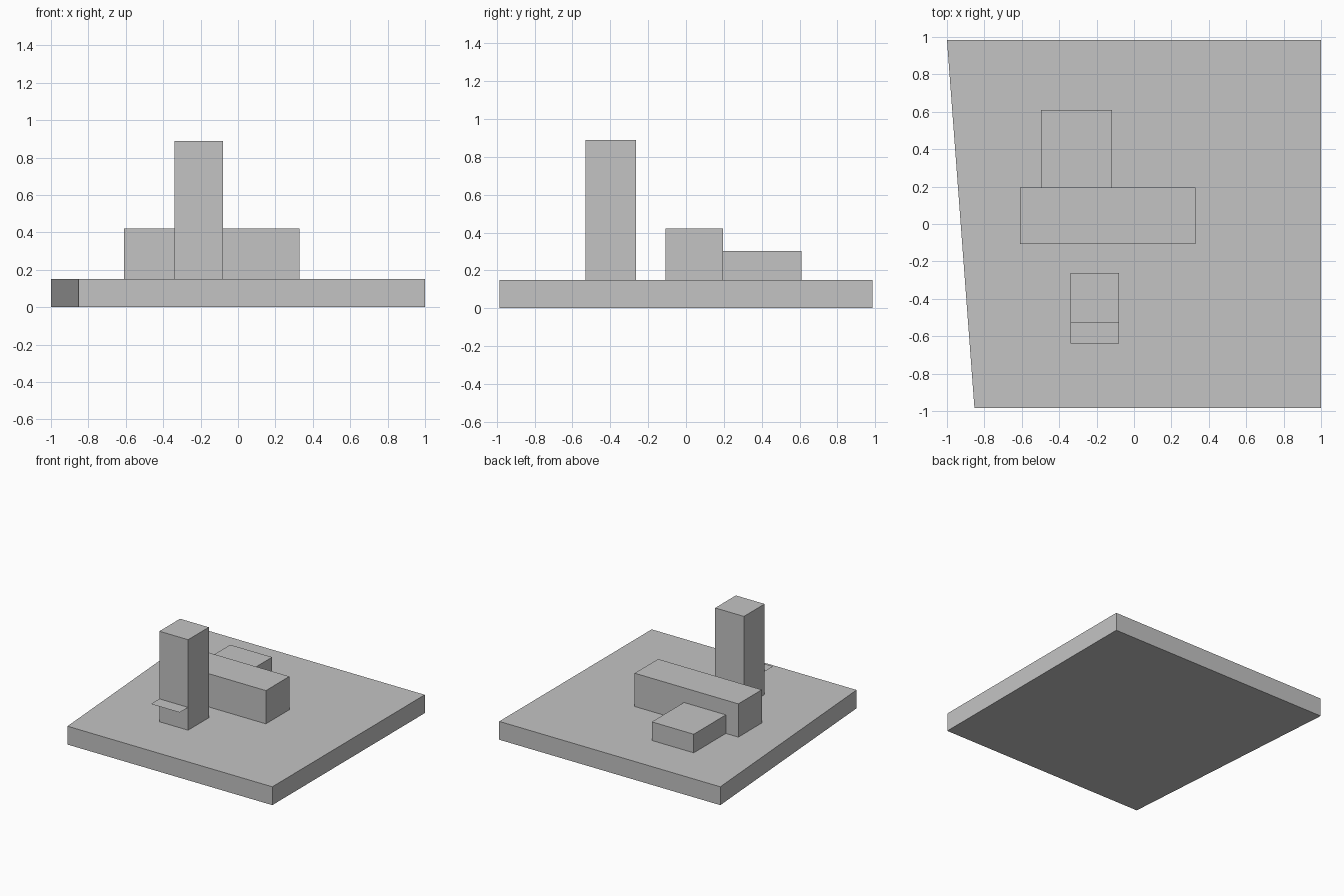
import bpy
import bmesh

cube = bpy.data.objects.get("Cube")
if cube:
    bpy.data.objects.remove(cube, do_unlink=True)

# One plain grey for the whole massing model
grey = bpy.data.materials.new("plain_grey")
colour = (0.55, 0.55, 0.55, 1.0)
grey.diffuse_color = colour
grey.use_nodes = True
grey.node_tree.nodes["Principled BSDF"].inputs["Base Color"].default_value = colour

GROUND = 0.15


def prism(name, outline, bottom, top):
    """Extrude a flat outline upward; equal heights leave a single sheet."""
    bm = bmesh.new()
    face = bm.faces.new([bm.verts.new((x, y, bottom)) for x, y in outline])
    if top > bottom:
        result = bmesh.ops.extrude_face_region(bm, geom=[face], use_keep_orig=True)
        raised = [v for v in result["geom"] if isinstance(v, bmesh.types.BMVert)]
        bmesh.ops.translate(bm, verts=raised, vec=(0, 0, top - bottom))
        bmesh.ops.recalc_face_normals(bm, faces=bm.faces)
    mesh = bpy.data.meshes.new(name)
    bm.to_mesh(mesh)
    bm.free()
    mesh.materials.append(grey)
    obj = bpy.data.objects.new(name, mesh)
    bpy.context.collection.objects.link(obj)
    return obj


def block(name, x0, x1, y0, y1, bottom, top):
    return prism(name, [(x0, y0), (x1, y0), (x1, y1), (x0, y1)], bottom, top)


# Site slab with one slanted side
prism("ground_slab", [(-0.853, -0.985), (1, -0.985), (1, 0.985), (-1, 0.985)], 0, GROUND)

# Buildings standing on the slab
block("tower", -0.34, -0.08, -0.53, -0.263, GROUND, 0.89)
block("main_hall", -0.61, 0.328, -0.108, 0.195, GROUND, 0.422)
block("rear_annex", -0.497, -0.118, 0.195, 0.61, GROUND, 0.302)

# Thin entrance canopy on the front of the tower
block("entrance_canopy", -0.34, -0.08, -0.64, -0.53, 0.337, 0.337)
